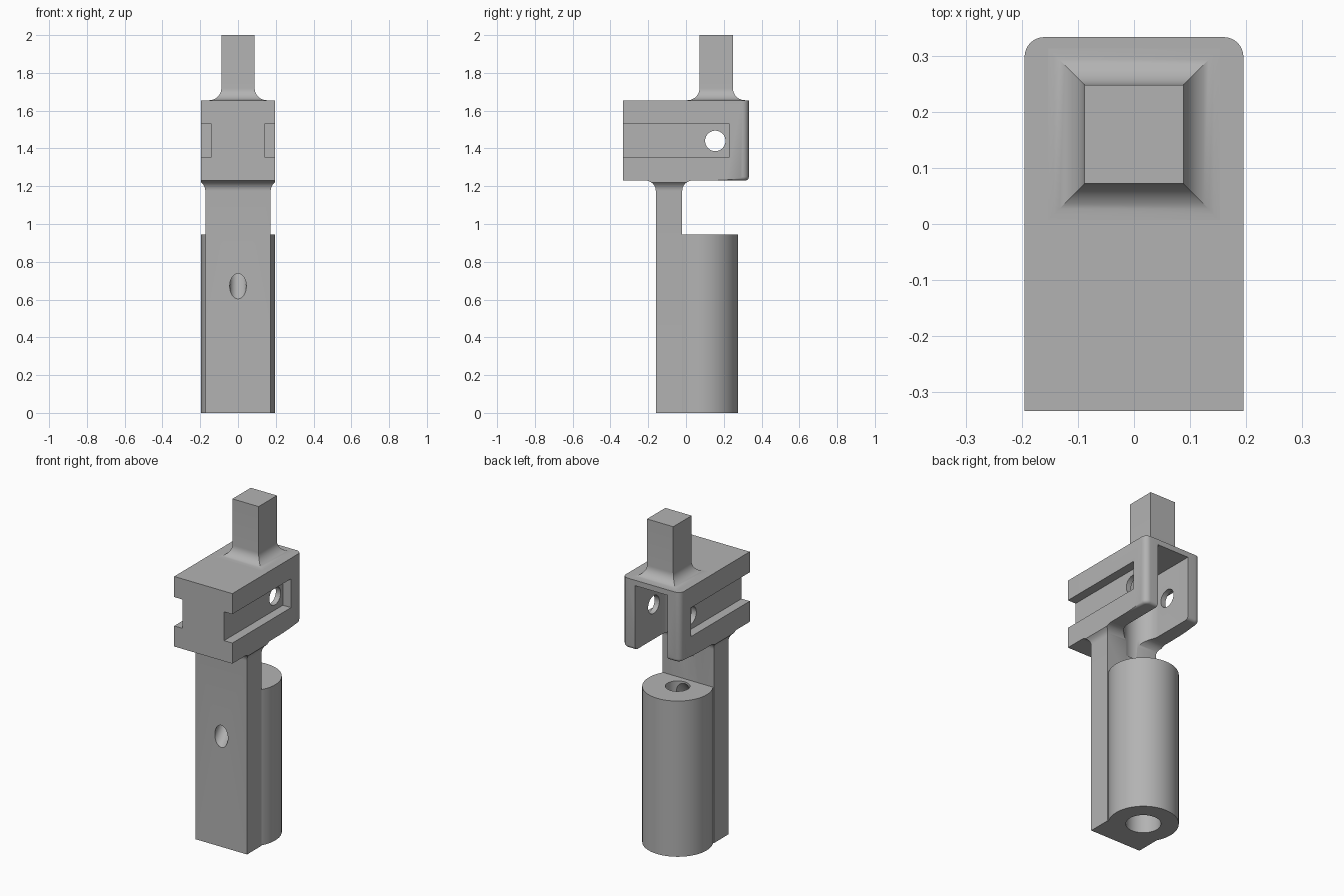
import bpy, bmesh, math
from mathutils import Matrix

if "Cube" in bpy.data.objects:
    bpy.data.objects.remove(bpy.data.objects["Cube"])

grey = bpy.data.materials.new("plain_grey")
grey.use_nodes = True
grey.diffuse_color = (0.45, 0.45, 0.45, 1)
grey.node_tree.nodes["Principled BSDF"].inputs["Base Color"].default_value = grey.diffuse_color


def finish(name, bm):
    bmesh.ops.recalc_face_normals(bm, faces=bm.faces)
    mesh = bpy.data.meshes.new(name)
    bm.to_mesh(mesh)
    bm.free()
    mesh.materials.append(grey)
    obj = bpy.data.objects.new(name, mesh)
    bpy.context.collection.objects.link(obj)
    return obj


def loft(name, rings):
    """Skin equal-length rings of points and cap both ends."""
    bm = bmesh.new()
    loops = [[bm.verts.new(p) for p in ring] for ring in rings]
    n = len(loops[0])
    for a, b in zip(loops, loops[1:]):
        for i in range(n):
            j = (i + 1) % n
            bm.faces.new((a[i], a[j], b[j], b[i]))
    bm.faces.new(loops[0])
    bm.faces.new(loops[-1])
    return finish(name, bm)


def rect(hx, y0, y1, z):
    return [(-hx, y0, z), (hx, y0, z), (hx, y1, z), (-hx, y1, z)]


def box(name, x0, x1, y0, y1, z0, z1):
    return loft(name, [[(x + (x0 + x1) / 2, y, z) for x, y, z in rect((x1 - x0) / 2, y0, y1, z)]
                       for z in (z0, z1)])


def cylinder(name, r, depth, centre, tilt=Matrix()):
    bm = bmesh.new()
    bmesh.ops.create_cone(bm, cap_ends=True, segments=64, radius1=r, radius2=r,
                          depth=depth, matrix=Matrix.Translation(centre) @ tilt)
    return finish(name, bm)


def fillet(r, steps=10):
    """Pairs of (outward offset, distance from the wall) for a concave fillet."""
    angles = [i / steps * math.pi / 2 for i in range(steps + 1)]
    return [(r * (1 - math.cos(a)), r * (1 - math.sin(a))) for a in angles]


def cut(obj, cutters):
    bpy.context.view_layer.objects.active = obj
    for c in cutters:
        mod = obj.modifiers.new("cut", "BOOLEAN")
        mod.operation, mod.solver, mod.object = "DIFFERENCE", "EXACT", c
        bpy.ops.object.modifier_apply(modifier=mod.name)


W, BACK = 0.195, 0.333
BASE, TOP = 1.23, 1.655
AXIS = 0.08

# Head block with rounded rear corners
R = 0.035
outline = [(-W, -BACK), (W, -BACK)]
for side, start in ((1, 0), (-1, 90)):
    for i in range(9):
        a = math.radians(start + i * 11.25)
        outline.append((side * (W - R) + R * math.cos(a), BACK - R + R * math.sin(a)))
head = loft("head_block", [[(x, y, z) for x, y in outline] for z in (BASE, TOP)])
bm = bmesh.new()
bm.from_mesh(head.data)
rim = [e for e in bm.edges if all(v.co.z < BASE + 0.01 and v.co.y > BACK - R - 0.001 for v in e.verts)]
bmesh.ops.bevel(bm, geom=rim, offset=0.02, segments=5, profile=0.5, affect="EDGES")
bm.to_mesh(head.data)
bm.free()

# Cutters: side grooves, cross hole and U-shaped rear pocket
grooves = [box("groove_cutter", min(s * 0.14, s * 0.3), max(s * 0.14, s * 0.3),
               -0.5, 0.23, 1.355, 1.53) for s in (-1, 1)]
cross = cylinder("cross_hole_cutter", 0.054, 1, (0, 0.155, 1.44), Matrix.Rotation(math.pi / 2, 4, "Y"))
PR = 0.108
arc = [(PR * math.cos(math.radians(a)), AXIS + PR * math.sin(math.radians(a))) for a in range(180, 361, 6)]
pocket = loft("pocket_cutter", [[(x, y, z) for x, y in arc + [(PR, 0.5), (-PR, 0.5)]]
                                for z in (1.1, 1.622)])
cut(head, grooves + [cross, pocket])

# Flat column flaring into the underside of the head
rings = [rect(0.173, -0.16, -0.02, 0)]
rings += [rect(min(0.173 + o, W), -0.16 - o, -0.02 + o, BASE - d) for o, d in fillet(0.055)]
column = loft("column", rings)

# Round barrel behind the column, with its flat front side against it
barrel = cylinder("barrel", W, 0.945, (0, AXIS, 0.4725))
front_flat = box("flat_cutter", -1, 1, -1, -0.02, -1, 2)

# Barrel bores and the slanted hole from the column front up to the barrel top
wide = cylinder("wide_bore_cutter", 0.097, 1, (0, AXIS, 0.1))
narrow = cylinder("narrow_bore_cutter", 0.068, 1, (0, AXIS, 0.8))
lean = math.atan2(0.24, 0.275)
slant = cylinder("slant_hole_cutter", 0.044, 0.66, (0, -0.06, 0.785), Matrix.Rotation(-lean, 4, "X"))
cut(column, [pocket, slant])
cut(barrel, [front_flat, wide, narrow, slant])

# Square stem with a flared foot
S, SY = 0.088, 0.16
rings = [rect(S, SY - S, SY + S, 2)]
rings += [rect(S + o, SY - S - o, SY + S + o, TOP + d) for o, d in fillet(0.065)]
stem = loft("stem", rings)

for c in grooves + [cross, pocket, front_flat, wide, narrow, slant]:
    bpy.data.objects.remove(c)

# Smooth curved faces, keep hard edges
for obj in (head, column, barrel, stem):
    bpy.ops.object.select_all(action="DESELECT")
    obj.select_set(True)
    bpy.context.view_layer.objects.active = obj
    bpy.ops.object.shade_smooth_by_angle(angle=math.radians(30))
